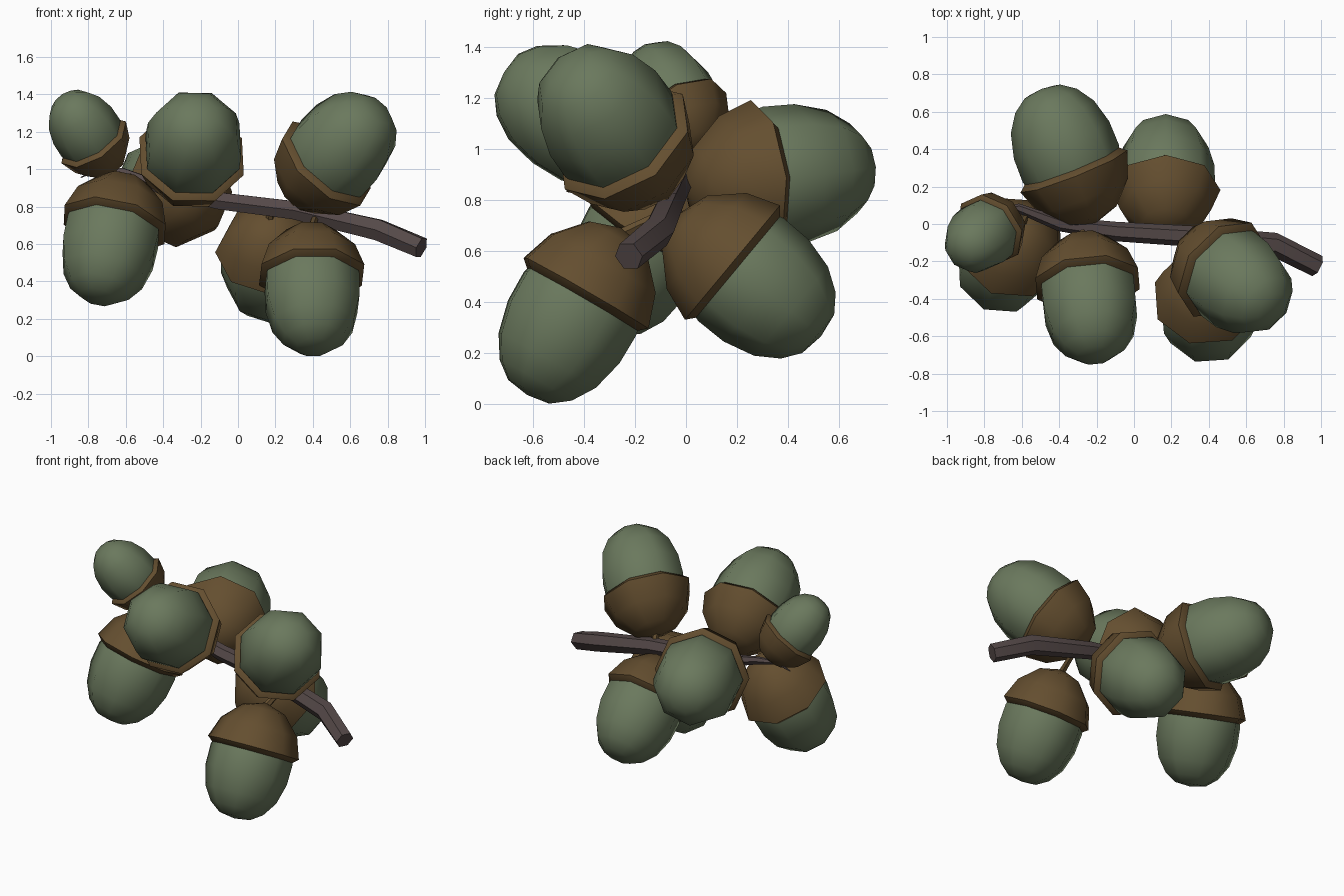
import bpy, bmesh, math
from mathutils import Vector, Matrix

if "Cube" in bpy.data.objects:
    bpy.data.objects.remove(bpy.data.objects["Cube"])


def material(name, rgb):
    m = bpy.data.materials.new(name)
    m.diffuse_color = (*rgb, 1)
    m.use_nodes = True
    m.node_tree.nodes["Principled BSDF"].inputs["Base Color"].default_value = m.diffuse_color
    return m


GREEN = material("acorn green", (0.145, 0.19, 0.11))
BROWN = material("cup brown", (0.128, 0.077, 0.029))
BARK = material("bark grey", (0.09, 0.066, 0.065))


def finish(name, verts, faces, mat, angle=50):
    me = bpy.data.meshes.new(name)
    me.from_pydata([tuple(v) for v in verts], [], faces)
    me.materials.append(mat)
    bm = bmesh.new()
    bm.from_mesh(me)
    bmesh.ops.recalc_face_normals(bm, faces=bm.faces)
    bm.to_mesh(me)
    bm.free()
    ob = bpy.data.objects.new(name, me)
    bpy.context.collection.objects.link(ob)
    bpy.ops.object.select_all(action='DESELECT')
    ob.select_set(True)
    bpy.context.view_layer.objects.active = ob
    bpy.ops.object.shade_smooth_by_angle(angle=math.radians(angle))
    return ob


def skin(rings):
    """Join rings of points (one point makes a pole) into a closed surface."""
    verts, idx, faces = [], [], []
    for r in rings:
        idx.append(list(range(len(verts), len(verts) + len(r))))
        verts += r
    for a, b in zip(idx, idx[1:]):
        n = max(len(a), len(b))
        for k in range(n):
            j = (k + 1) % n
            if len(a) == 1:
                faces.append((a[0], b[j], b[k]))
            elif len(b) == 1:
                faces.append((a[k], a[j], b[0]))
            else:
                faces.append((a[k], a[j], b[j], b[k]))
    for end in (idx[0], idx[-1]):
        if len(end) > 1:
            faces.append(end)
    return verts, faces


def lathe(profile, mat, sides=8):
    rings = []
    for t, r in profile:
        n = sides if r else 1
        rings.append([mat @ Vector((r * math.cos(2 * math.pi * k / sides),
                                    r * math.sin(2 * math.pi * k / sides), t))
                      for k in range(n)])
    return skin(rings)


def tube(path, sides):
    pts = [Vector(p[:3]) for p in path]
    rings = []
    for i, p in enumerate(pts):
        d = (pts[min(i + 1, len(pts) - 1)] - pts[max(i - 1, 0)]).normalized()
        u = d.cross(Vector((0, 0, 1))).normalized()
        w = u.cross(d)
        rings.append([p + path[i][3] * (u * math.cos(2 * math.pi * k / sides)
                                        + w * math.sin(2 * math.pi * k / sides))
                      for k in range(sides)])
    return skin(rings)


# profiles along the acorn axis: distance from cup apex, radius
CUP = [(0, 0), (0.045, 0.14), (0.16, 0.25), (0.295, 0.298), (0.325, 0.262)]
NUT = [(0.24, 0.24), (0.34, 0.268), (0.47, 0.266), (0.6, 0.232),
       (0.69, 0.172), (0.742, 0.1), (0.757, 0)]

# branch
BRANCH = [(0.98, -0.225, 0.58, 0.06), (0.75, -0.11, 0.675, 0.064),
          (0.3, -0.065, 0.78, 0.056), (-0.1, -0.04, 0.83, 0.052),
          (-0.4, 0.0, 0.895, 0.038), (-0.62, 0.085, 0.985, 0.025),
          (-0.75, 0.07, 1.0, 0.012), (-0.84, 0.05, 0.955, 0.003)]
v, f = tube(BRANCH, 6)
finish("branch", v, f, BARK)


def nearest_on_branch(p):
    best = None
    for a, b in zip(BRANCH, BRANCH[1:]):
        a, b = Vector(a[:3]), Vector(b[:3])
        s = max(0, min(1, (p - a).dot(b - a) / (b - a).length_squared))
        q = a.lerp(b, s)
        if best is None or (q - p).length < (best - p).length:
            best = q
    return best


# acorns: cup apex, direction to the tip, scale, roll in degrees
ACORNS = [
    ((-0.67, 0.06, 0.99), (-0.5, -0.43, 0.75), 0.69, 10),
    ((-0.60, 0.0, 0.96), (-0.2, -0.45, -0.86), 1.0, 0),
    ((0.385, -0.245, 0.69), (0.03, -0.5, -0.865), 1.0, 22),
    ((-0.275, -0.065, 0.92), (0.09, -0.85, 0.5), 1.0, 22),
    ((0.295, -0.105, 0.84), (0.6, -0.47, 0.64), 1.0, 10),
    ((-0.21, 0.0, 0.86), (-0.36, 0.91, 0.09), 1.03, 0),
    ((0.17, -0.04, 0.74), (0.0, 0.77, -0.64), 0.98, 0),
]
for n, (apex, axis, s, roll) in enumerate(ACORNS, 1):
    apex, axis = Vector(apex), Vector(axis).normalized()
    mat = (Matrix.Translation(apex) @ axis.to_track_quat('Z', 'Y').to_matrix().to_4x4()
           @ Matrix.Rotation(math.radians(roll), 4, 'Z') @ Matrix.Scale(s, 4))
    v, f = lathe(NUT, mat)
    finish(f"acorn_nut_{n}", v, f, GREEN)
    v, f = lathe(CUP, mat)
    finish(f"acorn_cup_{n}", v, f, BROWN)
    # short stem to the branch
    q = nearest_on_branch(apex)
    end = apex + axis * 0.03
    if (end - q).length > 0.02:
        v, f = tube([(*q, 0.018 * s), (*end, 0.024 * s)], 6)
        finish(f"acorn_stem_{n}", v, f, BROWN)
